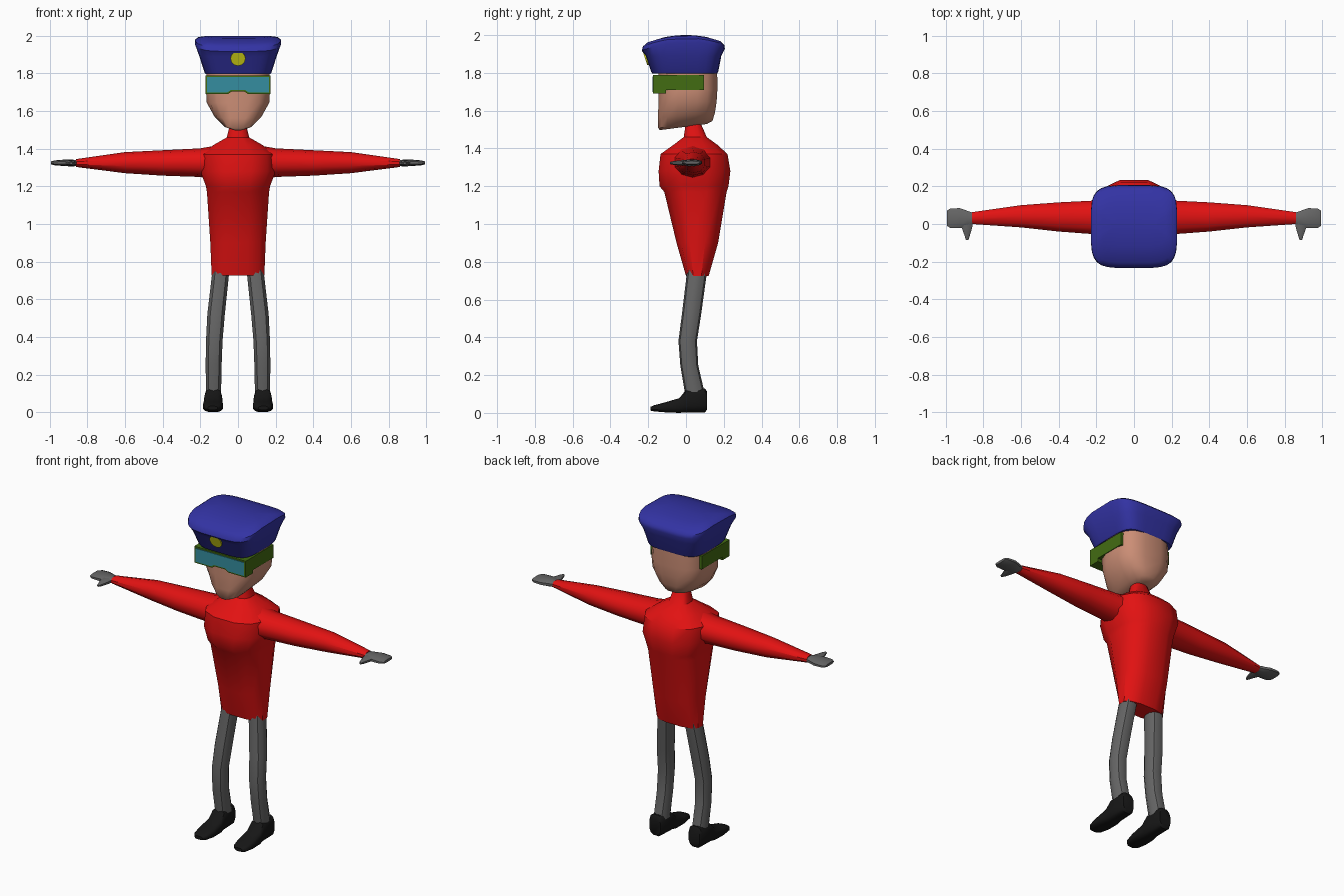
import bpy, bmesh, math
from mathutils import Vector


def mat(name, rgb):
    m = bpy.data.materials.new(name)
    m.diffuse_color = (*rgb, 1)
    return m


RED = mat("red cloth", (0.76, 0.006, 0.006))
GREY = mat("grey cloth", (0.13, 0.13, 0.13))
BLACK = mat("black leather", (0.008, 0.008, 0.008))
SKIN = mat("skin", (0.60, 0.27, 0.18))
BLUE = mat("blue felt", (0.033, 0.033, 0.37))
GREEN = mat("green frame", (0.055, 0.15, 0.006))
LENS = mat("teal lens", (0.035, 0.27, 0.35))
YELLOW = mat("yellow metal", (0.62, 0.62, 0.008))


def finish(name, bm, material, angle=40):
    bmesh.ops.recalc_face_normals(bm, faces=bm.faces)
    me = bpy.data.meshes.new(name)
    bm.to_mesh(me)
    bm.free()
    me.materials.append(material)
    ob = bpy.data.objects.new(name, me)
    bpy.context.collection.objects.link(ob)
    bpy.ops.object.select_all(action='DESELECT')
    ob.select_set(True)
    bpy.context.view_layer.objects.active = ob
    bpy.ops.object.shade_smooth_by_angle(angle=math.radians(angle))
    return ob


def ring(n, e):
    """Unit superellipse, scaled so that it touches +-1 on both axes."""
    pts = []
    for i in range(n):
        a = 2 * math.pi * (i + 0.5) / n
        c, s = math.cos(a), math.sin(a)
        pts.append((math.copysign(abs(c) ** (2 / e), c), math.copysign(abs(s) ** (2 / e), s)))
    mu, mv = max(p[0] for p in pts), max(p[1] for p in pts)
    return [(u / mu, v / mv) for u, v in pts]


def loft(name, sections, material, axis='z', n=12, e=2.5, warp=None, mirror=1, angle=40):
    """Skin sections given as (position, u min, u max, v min, v max)."""
    bm = bmesh.new()
    rows = []
    for p, u0, u1, v0, v1 in sections:
        row = []
        for u, v in ring(n, e):
            a = (u0 + u1) / 2 + u * (u1 - u0) / 2
            b = (v0 + v1) / 2 + v * (v1 - v0) / 2
            co = Vector({'x': (p, a, b), 'y': (a, p, b), 'z': (a, b, p)}[axis])
            if warp:
                co = warp(co)
            co.x *= mirror
            row.append(bm.verts.new(co))
        rows.append(row)
    for r, s in zip(rows, rows[1:]):
        for i in range(n):
            j = (i + 1) % n
            bm.faces.new((r[i], r[j], s[j], s[i]))
    bm.faces.new(rows[0])
    bm.faces.new(rows[-1])
    return finish(name, bm, material, angle)


def extrude_xz(name, outline, y0, y1, material):
    """Extrude an x-z outline from y0 to y1."""
    bm = bmesh.new()
    a = [bm.verts.new((x, y0, z)) for x, z in outline]
    b = [bm.verts.new((x, y1, z)) for x, z in outline]
    bm.faces.new(a)
    bm.faces.new(b)
    for i in range(len(a)):
        j = (i + 1) % len(a)
        bm.faces.new((a[i], a[j], b[j], b[i]))
    return finish(name, bm, material, 20)


# Sweater body with neck
loft("sweater", [
    (0.725, -0.14, 0.14, 0.0, 0.12),
    (0.90, -0.147, 0.147, -0.05, 0.17),
    (1.17, -0.165, 0.165, -0.115, 0.215),
    (1.20, -0.17, 0.17, -0.14, 0.225),
    (1.28, -0.20, 0.20, -0.145, 0.235),
    (1.37, -0.195, 0.195, -0.135, 0.22),
    (1.42, -0.13, 0.13, -0.065, 0.165),
    (1.46, -0.06, 0.06, -0.012, 0.11),
    (1.54, -0.04, 0.04, 0.0, 0.075)], RED, n=12, e=2.6)

for side, m in (("left", 1), ("right", -1)):
    # Sleeves
    loft(side + "_sleeve", [
        (0.10, -0.07, 0.14, 1.225, 1.42),
        (0.20, -0.055, 0.125, 1.25, 1.402),
        (0.40, -0.04, 0.115, 1.257, 1.392),
        (0.60, -0.018, 0.10, 1.27, 1.382),
        (0.86, 0.0, 0.063, 1.303, 1.345)], RED, 'x', n=10, e=2.1, mirror=m)
    # Hands with thumbs pointing forward
    loft(side + "_hand", [
        (0.85, 0.004, 0.058, 1.308, 1.34),
        (0.885, -0.015, 0.07, 1.306, 1.342),
        (0.925, -0.022, 0.084, 1.308, 1.342),
        (0.975, -0.022, 0.083, 1.312, 1.338),
        (0.993, -0.01, 0.072, 1.317, 1.333)], GREY, 'x', n=10, e=2.6, mirror=m)
    loft(side + "_thumb", [
        (0.03, 0.855, 0.925, 1.309, 1.34),
        (-0.02, 0.86, 0.915, 1.309, 1.338),
        (-0.06, 0.872, 0.901, 1.312, 1.334),
        (-0.085, 0.88, 0.893, 1.317, 1.329)], GREY, 'y', n=8, e=2.2, mirror=m)
    # Trouser legs, bent at the knee
    loft(side + "_leg", [
        (0.10, 0.09, 0.17, -0.005, 0.10),
        (0.25, 0.087, 0.172, -0.03, 0.065),
        (0.38, 0.082, 0.17, -0.04, 0.058),
        (0.52, 0.07, 0.163, -0.022, 0.08),
        (0.76, 0.045, 0.135, 0.007, 0.113)], GREY, n=10, e=2.3, mirror=m)
    # Shoes
    loft(side + "_shoe", [
        (0.11, 0.095, 0.17, 0.015, 0.115),
        (0.10, 0.09, 0.176, 0.003, 0.13),
        (0.0, 0.085, 0.178, 0.003, 0.122),
        (-0.035, 0.082, 0.182, 0.0, 0.078),
        (-0.11, 0.08, 0.186, 0.003, 0.056),
        (-0.17, 0.092, 0.177, 0.008, 0.04),
        (-0.188, 0.11, 0.16, 0.012, 0.032)], BLACK, 'y', n=12, e=3.2, mirror=m)


# Head, with a jaw line that drops towards the chin
def jaw(co):
    t = min(1, max(0, (1.66 - co.z) / 0.13))
    co.z += 0.13 * co.y * t
    return co


loft("head", [
    (1.515, -0.035, 0.035, -0.138, 0.11),
    (1.527, -0.075, 0.075, -0.147, 0.14),
    (1.575, -0.125, 0.125, -0.148, 0.153),
    (1.645, -0.166, 0.166, -0.146, 0.162),
    (1.71, -0.17, 0.17, -0.145, 0.166),
    (1.83, -0.168, 0.168, -0.145, 0.165)], SKIN, n=16, e=2.9, warp=jaw)


# Hat, flared upwards with a crown arched from front to back
def crown(co):
    if co.z > 1.9:
        co.z -= 0.042 * (co.y / 0.22) ** 2
    return co


loft("hat", [
    (1.797, -0.172, 0.172, -0.178, 0.165),
    (1.805, -0.178, 0.178, -0.184, 0.17),
    (1.89, -0.205, 0.205, -0.213, 0.187),
    (1.965, -0.229, 0.229, -0.234, 0.206),
    (1.985, -0.228, 0.228, -0.228, 0.202),
    (1.997, -0.21, 0.21, -0.205, 0.182),
    (2.0, -0.17, 0.17, -0.12, 0.11),
    (2.0, -0.12, 0.12, -0.04, 0.03)], BLUE, n=28, e=4.5, warp=crown)

# Round badge lying on the sloping hat front
bm = bmesh.new()
bmesh.ops.create_cone(bm, cap_ends=True, segments=12, radius1=0.04, radius2=0.04, depth=0.009)
badge = finish("hat_badge", bm, YELLOW)
badge.location = (0, -0.213, 1.88)
badge.rotation_euler = (math.radians(90 + 18), 0, 0)

# Goggles: front frame, side straps and notched lens
half = [(0.174, 1.79), (0.174, 1.69), (0.055, 1.69), (0.035, 1.703)]
extrude_xz("goggle_frame", half + [(-x, z) for x, z in reversed(half)], -0.174, -0.105, GREEN)
strap = [(0.174, 1.79), (0.174, 1.71), (-0.174, 1.71), (-0.174, 1.79)]
extrude_xz("goggle_strap", strap, -0.106, 0.095, GREEN)
half = [(0.164, 1.781), (0.164, 1.699), (0.058, 1.699), (0.037, 1.712)]
extrude_xz("goggle_lens", half + [(-x, z) for x, z in reversed(half)], -0.178, -0.172, LENS)
